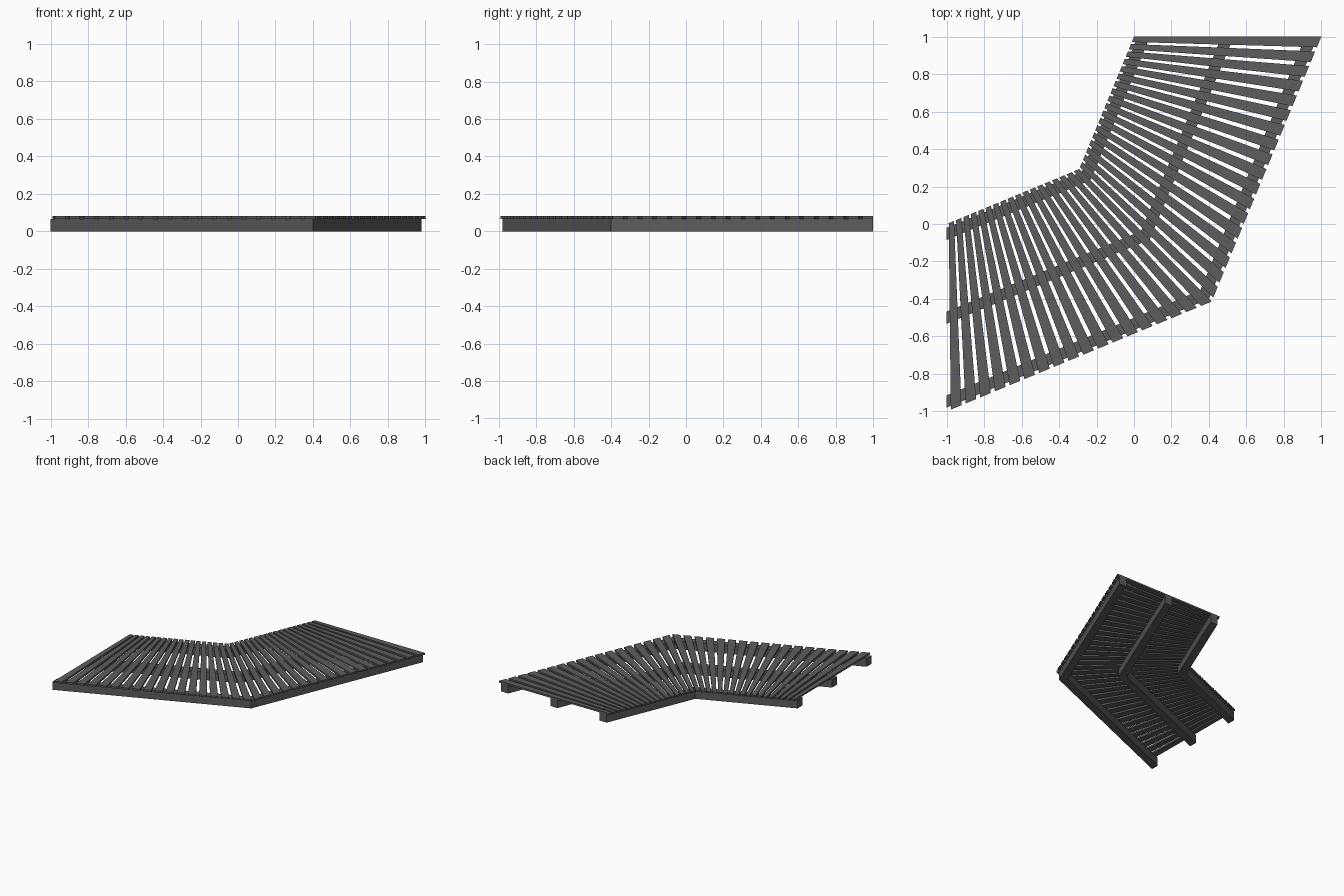
import bpy
import bmesh
import math

cube = bpy.data.objects.get("Cube")
if cube:
    bpy.data.objects.remove(cube, do_unlink=True)

SLOPE = math.tan(math.radians(22.5))
SLATS_PER_ARM = 18
GAP = 0.28            # share of each slat pitch left open
BEAM_TOP = 0.067
DECK_TOP = 0.081

grey = bpy.data.materials.new("dark grey wood")
grey.use_nodes = True
colour = (0.11, 0.11, 0.11, 1)
grey.diffuse_color = colour
grey.node_tree.nodes["Principled BSDF"].inputs["Base Color"].default_value = colour


def deck_point(offset, t):
    """Point on the bent deck: offset 0 (inner) to 1 (outer), t 0 to 2 along the arms."""
    corner = (offset - SLOPE) / (1 + SLOPE)
    s = min(t, 2 - t)
    x = -1 + (corner + 1) * s
    y = -offset + SLOPE * (x + 1)
    return (x, y) if t <= 1 else (-y, -x)


def strip(name, inner, outer, z0, z1):
    """Solid strip between two matching edge lines."""
    bm = bmesh.new()
    rings = []
    for a, b in zip(inner, outer):
        rings.append([bm.verts.new((*p, z)) for p, z in
                      ((a, z0), (b, z0), (b, z1), (a, z1))])
    for r, s in zip(rings, rings[1:]):
        for i in range(4):
            j = (i + 1) % 4
            bm.faces.new((r[i], r[j], s[j], s[i]))
    bm.faces.new(rings[0])
    bm.faces.new(rings[-1])
    bmesh.ops.recalc_face_normals(bm, faces=bm.faces)
    mesh = bpy.data.meshes.new(name)
    bm.to_mesh(mesh)
    bm.free()
    mesh.materials.append(grey)
    obj = bpy.data.objects.new(name, mesh)
    bpy.context.collection.objects.link(obj)
    return obj


# Three mitred support beams
for name, centre in (("inner_beam", 0.0525), ("middle_beam", 0.5), ("outer_beam", 0.9475)):
    edges = [[deck_point(centre + side * 0.0325, t) for t in (0, 1, 2)]
             for side in (-1, 1)]
    strip(name, edges[0], edges[1], 0, BEAM_TOP)

# Tapered slats fanning around the bend
for k in range(2 * SLATS_PER_ARM):
    start, end = (k + GAP) / SLATS_PER_ARM, (k + 1) / SLATS_PER_ARM
    strip(f"slat_{k + 1}",
          [deck_point(0, start), deck_point(0, end)],
          [deck_point(1, start), deck_point(1, end)],
          BEAM_TOP, DECK_TOP)
